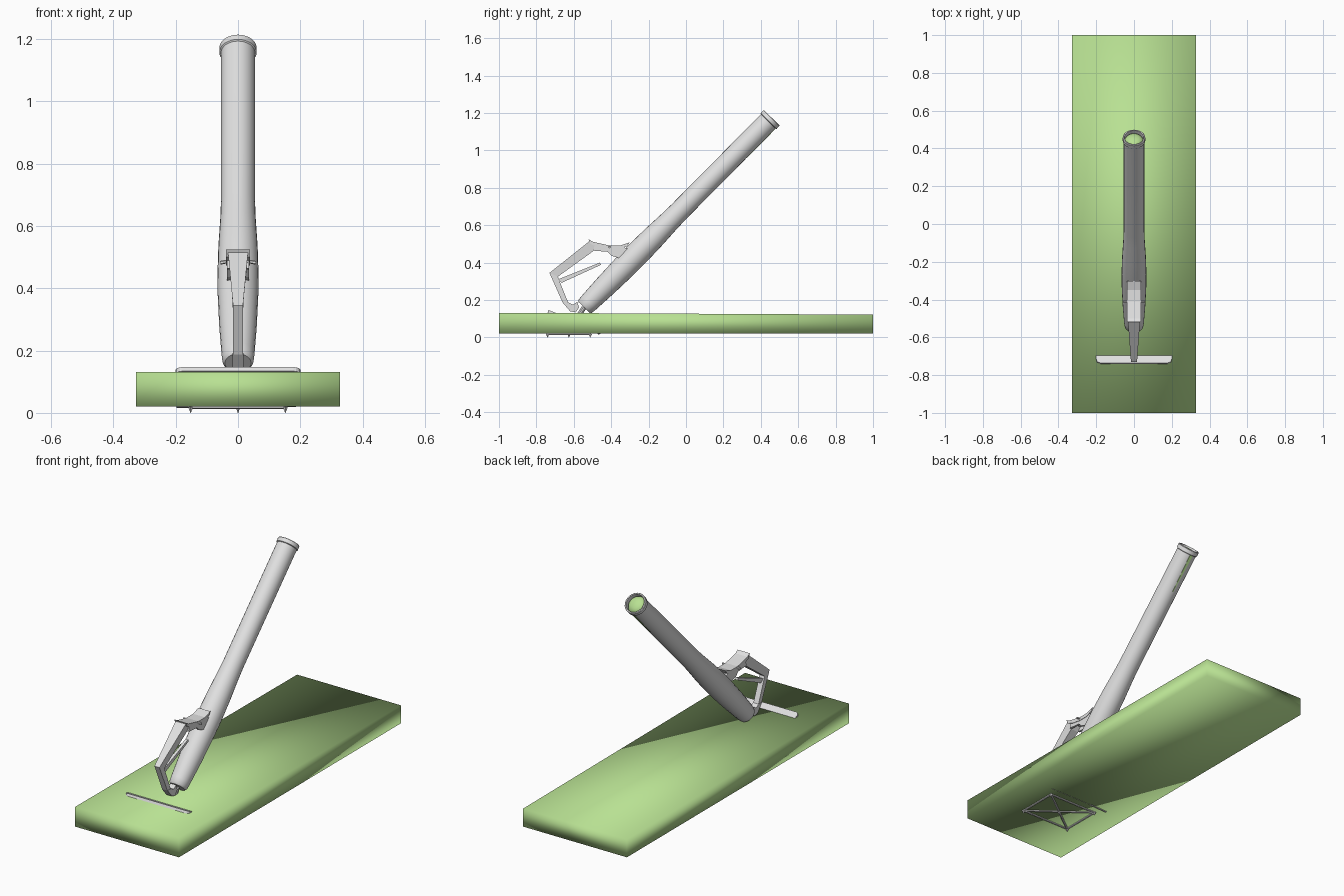
import bpy, bmesh, math
from mathutils import Vector

cube = bpy.data.objects.get("Cube")
if cube:
    bpy.data.objects.remove(cube, do_unlink=True)


def material(name, color):
    m = bpy.data.materials.new(name)
    m.use_nodes = True
    m.diffuse_color = color
    m.node_tree.nodes["Principled BSDF"].inputs["Base Color"].default_value = color
    return m


GREEN = material("soft green", (0.48, 0.75, 0.29, 1))
GREY = material("pale grey", (0.75, 0.75, 0.75, 1))


def finish(name, bm, mat, smooth=None):
    bmesh.ops.recalc_face_normals(bm, faces=bm.faces)
    mesh = bpy.data.meshes.new(name)
    bm.to_mesh(mesh)
    bm.free()
    mesh.materials.append(mat)
    ob = bpy.data.objects.new(name, mesh)
    bpy.context.collection.objects.link(ob)
    if smooth:
        bpy.ops.object.select_all(action="DESELECT")
        ob.select_set(True)
        bpy.context.view_layer.objects.active = ob
        bpy.ops.object.shade_smooth_by_angle(angle=math.radians(smooth))
    return ob


def lathe(name, profile, mat, sides=24):
    """Revolve (radius, height) points about local z."""
    bm = bmesh.new()
    verts = [bm.verts.new((r, 0, h)) for r, h in profile]
    edges = [bm.edges.new(p) for p in zip(verts, verts[1:])]
    bmesh.ops.spin(bm, geom=verts + edges, cent=(0, 0, 0), axis=(0, 0, 1),
                   angle=math.tau, steps=sides, use_duplicate=False)
    bmesh.ops.remove_doubles(bm, verts=bm.verts, dist=0.0001)
    return finish(name, bm, mat, 40)


def prism(name, outline, width, x=0.0):
    """Extrude a (y, z) outline sideways; width is a half width or a rule of z."""
    half = width if callable(width) else (lambda z: width)
    bm = bmesh.new()
    left = [bm.verts.new((x + half(z), y, z)) for y, z in outline]
    right = [bm.verts.new((x - half(z), y, z)) for y, z in outline]
    bm.faces.new(left)
    bm.faces.new(right[::-1])
    n = len(outline)
    for i in range(n):
        j = (i + 1) % n
        bm.faces.new((left[i], right[i], right[j], left[j]))
    return finish(name, bm, GREY)


def rod(name, a, b, r1, r2=None, sides=6):
    a, b = Vector(a), Vector(b)
    bm = bmesh.new()
    bmesh.ops.create_cone(bm, cap_ends=True, segments=sides, radius1=r1,
                          radius2=r1 if r2 is None else r2, depth=(b - a).length)
    ob = finish(name, bm, GREY)
    ob.rotation_euler = (b - a).to_track_quat("Z", "Y").to_euler()
    ob.location = (a + b) / 2
    return ob


# Ground slab, softly shaded all over and a little thinner at the back
bm = bmesh.new()
bmesh.ops.create_cube(bm, size=1)
for v in bm.verts:
    top = 0.132 if v.co.y < 0 else 0.122
    v.co = (v.co.x * 0.655, v.co.y * 2, top if v.co.z > 0 else 0.02)
finish("ground_slab", bm, GREEN, 180)

# Barrel with swollen breech, rim and open mouth
TILT = math.radians(-44.7)
FOOT = Vector((0, -0.545, 0.16))


def along_barrel(ob):
    ob.rotation_euler.x = TILT
    ob.location = FOOT


along_barrel(lathe("barrel", [
    (0, 0), (0.042, 0), (0.05, 0.01), (0.053, 0.04), (0.06, 0.16), (0.065, 0.3),
    (0.066, 0.4), (0.063, 0.53), (0.057, 0.65), (0.055, 0.72), (0.055, 1.4),
    (0.06, 1.403), (0.06, 1.424), (0.057, 1.427), (0.051, 1.427), (0.05, 1.33)], GREY))

# Green round inside the mouth, and its sliver along the underside
along_barrel(lathe("loaded_round", [
    (0, 1.3), (0.0505, 1.3), (0.0505, 1.4), (0.044, 1.412), (0.025, 1.421),
    (0, 1.424)], GREEN))
bm = bmesh.new()
bmesh.ops.create_cube(bm, size=1)
for v in bm.verts:
    w = 0.018 if v.co.z > 0 else 0.004
    v.co = (v.co.x * w, 0.0525 + v.co.y * 0.007, 1.29 + v.co.z * 0.22)
along_barrel(finish("underside_stripe", bm, GREEN))

# Front bracket: tapered arm, lower leg, hook and inner strut
prism("bracket_arm", [(-0.516, 0.515), (-0.73, 0.345), (-0.685, 0.325), (-0.495, 0.462),
                      (-0.47, 0.495)],
      lambda z: 0.016 + 0.016 * max(0, min(1, (z - 0.42) / 0.08)))
prism("bracket_leg", [(-0.73, 0.345), (-0.66, 0.187), (-0.63, 0.187), (-0.676, 0.3),
                      (-0.685, 0.325)], 0.016)
prism("bracket_hook", [(-0.66, 0.187), (-0.62, 0.14), (-0.59, 0.134), (-0.572, 0.16),
                       (-0.582, 0.19), (-0.605, 0.175), (-0.63, 0.187)], 0.018)
prism("inner_strut", [(-0.685, 0.31), (-0.665, 0.292), (-0.455, 0.388), (-0.46, 0.4)], 0.008)

# Sight plate on top of the bracket, with its cheeks and side pins
prism("sight_plate", [(-0.52, 0.525), (-0.5, 0.512), (-0.47, 0.505), (-0.41, 0.492),
                      (-0.35, 0.492), (-0.302, 0.508), (-0.315, 0.488), (-0.35, 0.473),
                      (-0.41, 0.473), (-0.47, 0.483), (-0.51, 0.5)], 0.038)
for side, s in (("left", 1), ("right", -1)):
    prism(side + "_cheek", [(-0.49, 0.49), (-0.34, 0.485), (-0.3, 0.47), (-0.36, 0.425),
                            (-0.4, 0.437), (-0.42, 0.458), (-0.495, 0.464)], 0.006, s * 0.029)
    rod(side + "_pin", (s * 0.03, -0.41, 0.487), (s * 0.057, -0.41, 0.482), 0.006)

# Neck joining the barrel to the ground
rod("neck", (0, -0.575, 0.115), FOOT, 0.013, sides=10)

# Tilted base plate: its front edge shows above the slab
bm = bmesh.new()
bmesh.ops.create_cube(bm, size=1)
for v in bm.verts:
    v.co = (v.co.x * 0.4, v.co.y * 0.3, v.co.z * 0.014)
upright = [e for e in bm.edges if abs(e.verts[0].co.z - e.verts[1].co.z) > 0.01]
bmesh.ops.bevel(bm, geom=upright, offset=0.022, segments=4, profile=0.5, affect="EDGES")
plate = finish("base_plate", bm, GREY)
plate.location = (0, -0.599, 0.083)
plate.rotation_euler.x = math.radians(-22.5)
rod("rear_lip", (-0.197, -0.468, 0.022), (-0.085, -0.463, 0.022), 0.006)

# Crossed frame and spikes under the slab
FRONT, BACK, X, Z = -0.74, -0.512, 0.152, 0.019
corners = [(X, FRONT, Z), (X, BACK, Z), (-X, BACK, Z), (-X, FRONT, Z)]
centre = (0, (FRONT + BACK) / 2, Z)
for i, c in enumerate(corners):
    rod(f"frame_side_{i + 1}", c, corners[(i + 1) % 4], 0.006)
    rod(f"frame_diagonal_{i + 1}", c, centre, 0.006)
for i, c in enumerate(corners + [centre]):
    rod(f"spike_{i + 1}", c, (c[0], c[1], 0), 0.009, 0.001)
